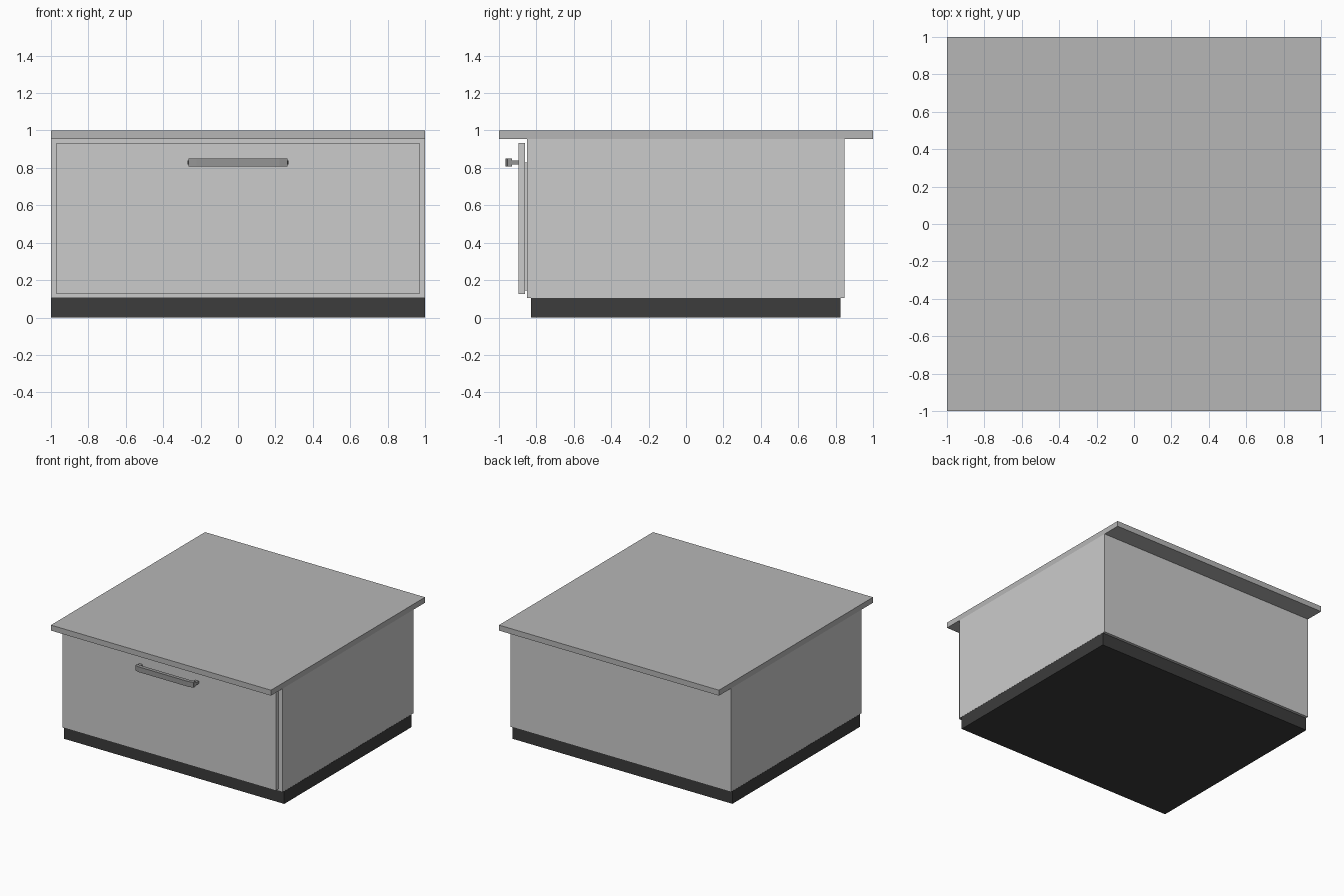
import bpy, bmesh

if "Cube" in bpy.data.objects:
    bpy.data.objects.remove(bpy.data.objects["Cube"])


def material(name, v):
    m = bpy.data.materials.new(name)
    m.diffuse_color = (v, v, v, 1)
    m.use_nodes = True
    m.node_tree.nodes["Principled BSDF"].inputs["Base Color"].default_value = m.diffuse_color
    return m


def finish(name, bm, mat=None):
    bmesh.ops.recalc_face_normals(bm, faces=bm.faces)
    me = bpy.data.meshes.new(name)
    bm.to_mesh(me)
    bm.free()
    ob = bpy.data.objects.new(name, me)
    bpy.context.collection.objects.link(ob)
    if mat:
        me.materials.append(mat)
    return ob


def box(name, x, y, z, mat=None):
    bm = bmesh.new()
    bmesh.ops.create_cube(bm, size=1)
    for v in bm.verts:
        v.co = [r[0] if c < 0 else r[1] for c, r in zip(v.co, (x, y, z))]
    return finish(name, bm, mat)


def prism(name, outline, z0, z1, mat=None):
    """Extrude an XY outline upwards."""
    bm = bmesh.new()
    face = bm.faces.new([bm.verts.new((x, y, z0)) for x, y in outline])
    up = bmesh.ops.extrude_face_region(bm, geom=[face], use_keep_orig=True)["geom"]
    for v in up:
        if isinstance(v, bmesh.types.BMVert):
            v.co.z = z1
    return finish(name, bm, mat)


stone = material("worktop_grey", 0.47)
black = material("plinth_black", 0.045)
steel = material("handle_grey", 0.3)

# Worktop and recessed plinth
box("worktop", (-1, 1), (-1, 1), (0.955, 1), stone)
box("plinth", (-1, 1), (-0.828, 0.826), (0, 0.104), black)

# Carcass: a box hollowed from the front
bm = bmesh.new()
bmesh.ops.create_cube(bm, size=1)
for v in bm.verts:
    v.co.x *= 2
    v.co.y *= 1.698
    v.co.z = 0.53 + 0.85 * v.co.z
    v.co.y -= 0.002
bm.faces.ensure_lookup_table()
front = min(bm.faces, key=lambda f: f.calc_center_median().y)
bmesh.ops.inset_region(bm, faces=[front], thickness=0.04, use_even_offset=True)
back = bmesh.ops.extrude_face_region(bm, geom=[front])["geom"]
bmesh.ops.delete(bm, geom=[front], context='FACES')
for v in back:
    if isinstance(v, bmesh.types.BMVert):
        v.co.y = 0.81
finish("carcass", bm)

# Drawer front and the open drawer box behind it
box("drawer_front", (-0.97, 0.97), (-0.895, -0.862), (0.126, 0.933))
box("drawer_bottom", (-0.93, 0.93), (-0.862, 0.78), (0.145, 0.17))
box("drawer_back", (-0.93, 0.93), (0.75, 0.78), (0.17, 0.83))
for side, s in (("left", -1), ("right", 1)):
    box(f"drawer_side_{side}", sorted((s * 0.93, s * 0.9)), (-0.862, 0.75), (0.17, 0.83))

# Handle: flat bar with bevelled ends on two slim posts
bar = [(-0.222, -0.965), (0.222, -0.965), (0.265, -0.955), (0.265, -0.93),
       (0.222, -0.935), (-0.222, -0.935), (-0.265, -0.93), (-0.265, -0.955)]
prism("handle_bar", bar, 0.807, 0.85, steel)
for side, s in (("left", -1), ("right", 1)):
    post = [(s * 0.235, -0.932), (s * 0.263, -0.94), (s * 0.27, -0.925),
            (s * 0.27, -0.893), (s * 0.24, -0.893)]
    prism(f"handle_post_{side}", post, 0.818, 0.84, steel)
